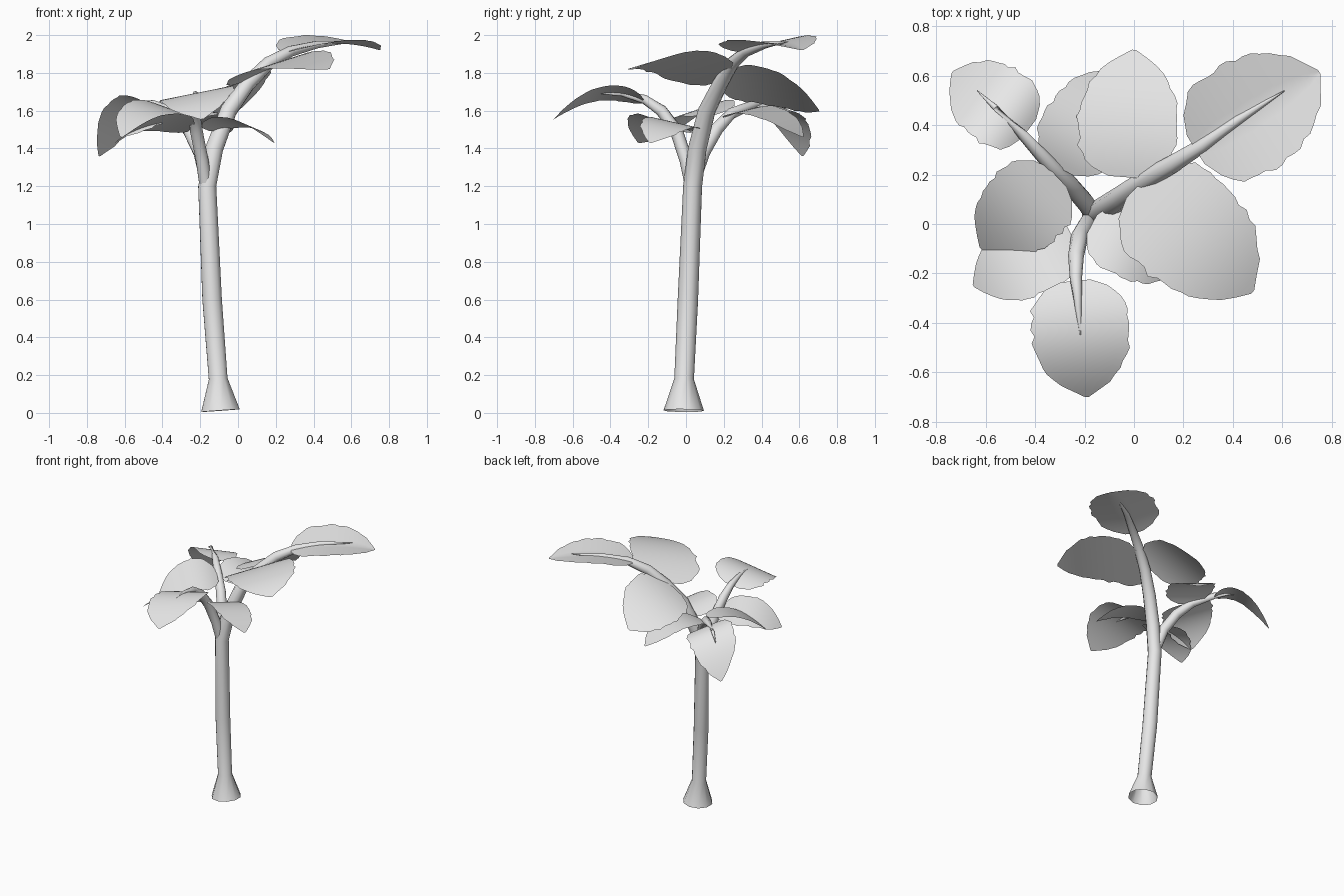
import bpy, bmesh, math, random
from mathutils import Vector

random.seed(4)
cube = bpy.data.objects.get("Cube")
if cube:
    bpy.data.objects.remove(cube)

# One plain pale grey for the whole plant
grey = bpy.data.materials.new("pale_grey")
grey.use_nodes = True
grey.diffuse_color = (0.8, 0.8, 0.8, 1)
grey.node_tree.nodes["Principled BSDF"].inputs["Base Color"].default_value = (0.8, 0.8, 0.8, 1)


def finish(name, bm):
    mesh = bpy.data.meshes.new(name)
    bm.to_mesh(mesh)
    bm.free()
    mesh.materials.append(grey)
    obj = bpy.data.objects.new(name, mesh)
    bpy.context.collection.objects.link(obj)
    bpy.ops.object.select_all(action="DESELECT")
    obj.select_set(True)
    bpy.context.view_layer.objects.active = obj
    bpy.ops.object.shade_smooth_by_angle(angle=math.radians(50))


def bridge(bm, rows, closed):
    for a, b in zip(rows, rows[1:]):
        n = len(a)
        for i in range(n if closed else n - 1):
            j = (i + 1) % n
            bm.faces.new((a[i], a[j], b[j], b[i]))


def tube(name, path, sides=10):
    """Open tapered tube through (x, y, z, radius) points."""
    bm = bmesh.new()
    pts = [Vector(p[:3]) for p in path]
    rings = []
    for i, p in enumerate(pts):
        d = (pts[min(i + 1, len(pts) - 1)] - pts[max(i - 1, 0)]).normalized()
        u = Vector((0.6, -0.8, 0))
        u = (u - d * u.dot(d)).normalized()
        v = d.cross(u)
        ring = []
        for k in range(sides):
            a = math.tau * k / sides
            ring.append(bm.verts.new(p + path[i][3] * (u * math.cos(a) + v * math.sin(a))))
        rings.append(ring)
    bridge(bm, rings, True)
    finish(name, bm)


OUTLINE = [(0, .3), (.04, .58), (.1, .78), (.2, .95), (.35, 1), (.5, .99),
           (.65, .9), (.78, .74), (.9, .46), (1, .04)]


def half_width(t):
    for (t0, w0), (t1, w1) in zip(OUTLINE, OUTLINE[1:]):
        if t <= t1:
            return w0 + (w1 - w0) * (t - t0) / (t1 - t0)


def leaf(name, base, tip, width, roll, fold, arch, rows=18, cols=4):
    """Arched blade: roll tips it sideways, fold lifts both wings."""
    bm = bmesh.new()
    base, tip = Vector(base), Vector(tip)
    axis = (tip - base).to_2d().normalized()
    left = Vector((-axis.y, axis.x, 0))
    grid = []
    for r in range(rows + 1):
        t = r / rows
        mid = base.lerp(tip, t) + Vector((0, 0, 4 * arch * t * (1 - t)))
        wl, wr = [width * half_width(t) * random.uniform(.94, 1.04) for _ in "lr"]
        row = []
        for c in range(cols, -cols - 1, -1):
            v = c / cols * (wl if c > 0 else wr)
            row.append(bm.verts.new(mid + left * v + Vector((0, 0, roll * v + fold * abs(v)))))
        grid.append(row)
    bridge(bm, grid[::-1], False)
    finish(name, bm)


# Trunk with flared open foot, running on into the tall branch
tube("trunk_and_tall_branch", [
    (-.093, -.012, .012, .107), (-.105, -.01, .18, .052), (-.137, .01, .6, .054),
    (-.163, .035, 1.2, .05), (-.125, .06, 1.4, .049), (-.05, .11, 1.6, .046),
    (.05, .18, 1.74, .041), (.16, .245, 1.85, .036), (.28, .32, 1.915, .029),
    (.42, .42, 1.95, .02), (.61, .54, 1.965, .002)])

# Two smaller branches
tube("back_branch", [
    (-.17, .045, 1.24, .035), (-.2, .09, 1.38, .038), (-.26, .16, 1.5, .036),
    (-.34, .24, 1.585, .03), (-.45, .36, 1.635, .022), (-.56, .47, 1.645, .012),
    (-.635, .54, 1.6, .002)])
tube("front_branch", [
    (-.17, .03, 1.2, .035), (-.19, 0, 1.34, .035), (-.22, -.05, 1.49, .035),
    (-.235, -.13, 1.6, .032), (-.235, -.22, 1.66, .025), (-.225, -.34, 1.69, .014),
    (-.217, -.45, 1.69, .002)])

# Three leaves on each branch: name, base, tip, half width, roll, fold, arch
LEAVES = [
    ("tall_end_leaf", (.25, .3, 1.91), (.75, .615, 1.92), .235, .05, .14, .04),
    ("tall_back_leaf", (-.04, .19, 1.73), (0, .705, 1.6), .205, -.5, 0, .06),
    ("tall_front_leaf", (.02, .16, 1.75), (.48, -.275, 1.82), .24, .22, 0, .08),
    ("back_end_leaf", (-.425, .385, 1.61), (-.735, .615, 1.36), .165, .28, 0, .12),
    ("back_inner_leaf", (-.29, .22, 1.57), (-.08, .62, 1.46), .17, .12, 0, .08),
    ("back_outer_leaf", (-.31, .19, 1.59), (-.62, -.1, 1.46), .18, -.25, 0, .075),
    ("front_end_leaf", (-.235, -.23, 1.65), (-.19, -.7, 1.555), .2, .2, 0, .085),
    ("front_outer_leaf", (-.25, -.05, 1.5), (-.65, -.25, 1.43), .155, .3, 0, .07),
    ("front_inner_leaf", (-.17, 0, 1.5), (.19, -.19, 1.43), .14, -.2, 0, .07),
]
for spec in LEAVES:
    leaf(*spec)
